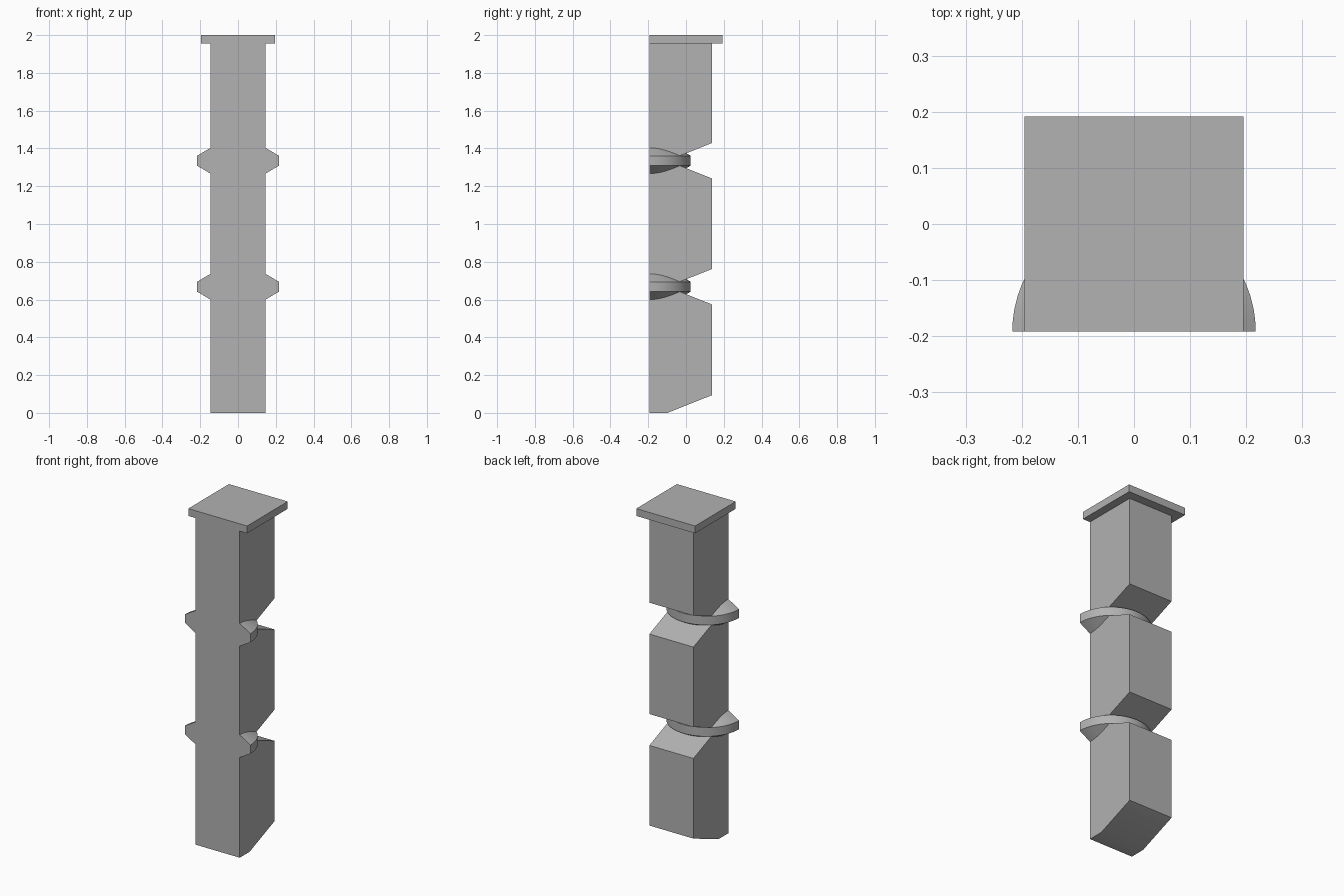
import bpy, bmesh, math

cube = bpy.data.objects.get("Cube")
if cube:
    bpy.data.objects.remove(cube, do_unlink=True)

FRONT, BACK = -0.192, 0.138      # column depth range
HALF_W = 0.146                   # column half width
NOTCH_Y = -0.098                 # depth where the sloped cuts meet
NOTCH_H = 0.094                  # half height of a cut at the back
RING_Z = (0.668, 1.335)
TOP, CAP_Z = 2.0, 1.956

grey = bpy.data.materials.new("stone_grey")
grey.use_nodes = True
colour = (0.445, 0.445, 0.445, 1)
grey.diffuse_color = colour
grey.node_tree.nodes["Principled BSDF"].inputs["Base Color"].default_value = colour


def make_object(name, bm):
    bmesh.ops.recalc_face_normals(bm, faces=bm.faces)
    mesh = bpy.data.meshes.new(name)
    bm.to_mesh(mesh)
    bm.free()
    mesh.materials.append(grey)
    obj = bpy.data.objects.new(name, mesh)
    bpy.context.collection.objects.link(obj)
    bpy.ops.object.select_all(action='DESELECT')
    obj.select_set(True)
    bpy.context.view_layer.objects.active = obj
    bpy.ops.object.shade_smooth_by_angle(angle=math.radians(30))
    return obj


def extrude_profile(name, points, half_width):
    """Extrude a (y, z) outline symmetrically along x."""
    bm = bmesh.new()
    face = bm.faces.new([bm.verts.new((-half_width, y, z)) for y, z in points])
    new = bmesh.ops.extrude_face_region(bm, geom=[face], use_keep_orig=True)["geom"]
    verts = [v for v in new if isinstance(v, bmesh.types.BMVert)]
    bmesh.ops.translate(bm, verts=verts, vec=(2 * half_width, 0, 0))
    return make_object(name, bm)


def half_ring(name, z, steps=32):
    """Sweep a bevelled section half a turn around the column's front axis."""
    section = [(HALF_W, -0.068), (0.217, -0.026), (0.217, 0.026), (HALF_W, 0.068)]
    bm = bmesh.new()
    rows = []
    for i in range(steps + 1):
        a = math.pi * i / steps
        rows.append([bm.verts.new((r * math.cos(a), FRONT + r * math.sin(a), z + h))
                     for r, h in section])
    for a, b in zip(rows, rows[1:]):
        for j in range(4):
            k = (j + 1) % 4
            bm.faces.new((a[j], a[k], b[k], b[j]))
    bm.faces.new(rows[0])
    bm.faces.new(rows[-1])
    return make_object(name, bm)


# Column with a sloped foot and a V cut behind each ring
outline = [(FRONT, 0), (NOTCH_Y, 0), (BACK, NOTCH_H)]
for z in RING_Z:
    outline += [(BACK, z - NOTCH_H), (NOTCH_Y, z), (BACK, z + NOTCH_H)]
outline += [(BACK, CAP_Z), (FRONT, CAP_Z)]
extrude_profile("column", outline, HALF_W)

# Flat square cap
extrude_profile("cap", [(FRONT, CAP_Z), (-FRONT, CAP_Z), (-FRONT, TOP), (FRONT, TOP)], 0.195)

# Half-round rings
for label, z in zip(("lower", "upper"), RING_Z):
    half_ring(label + "_ring", z)
